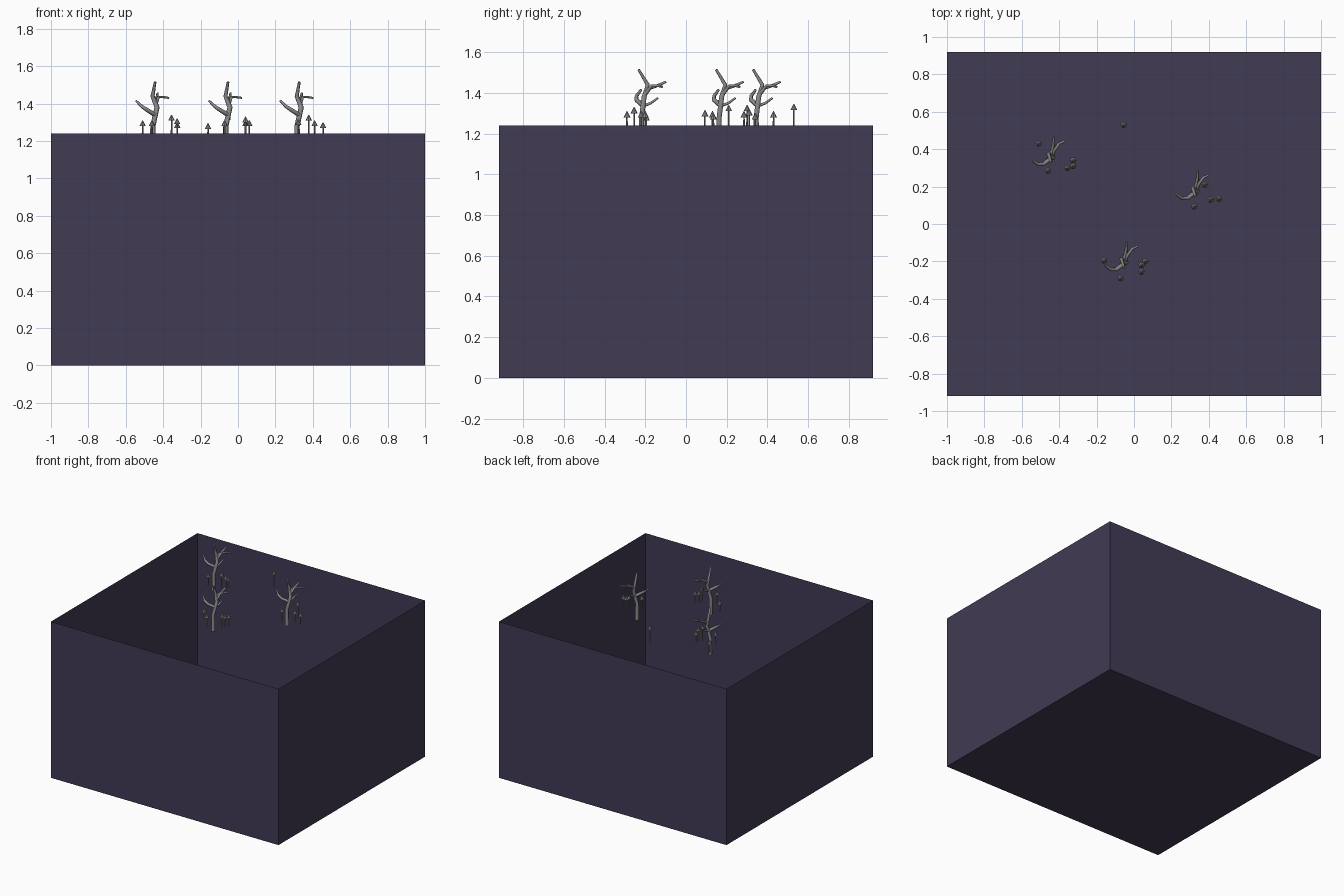
import bpy
import bmesh

old = bpy.data.objects.get("Cube")
if old:
    bpy.data.objects.remove(old, do_unlink=True)


def material(name, r, g, b):
    m = bpy.data.materials.new(name)
    m.use_nodes = True
    m.diffuse_color = (r, g, b, 1)
    m.node_tree.nodes["Principled BSDF"].inputs["Base Color"].default_value = (r, g, b, 1)
    return m


purple = material("dusky purple", 0.054, 0.043, 0.09)
bark = material("grey bark", 0.26, 0.26, 0.26)
cap_grey = material("cap grey", 0.26, 0.26, 0.25)

RIM = 1.24


def add_object(name, data, mat):
    data.materials.append(mat)
    ob = bpy.data.objects.new(name, data)
    bpy.context.collection.objects.link(ob)
    return ob


# Open-topped box with thin walls and a floor
def make_box():
    bm = bmesh.new()
    bmesh.ops.create_cube(bm, size=1)
    for v in bm.verts:
        v.co = (v.co.x * 2, v.co.y * 1.84, (v.co.z + 0.5) * RIM)
    lid = [f for f in bm.faces if f.normal.z > 0.9]
    bmesh.ops.delete(bm, geom=lid, context="FACES_ONLY")
    me = bpy.data.meshes.new("open_box")
    bm.to_mesh(me)
    bm.free()
    add_object("open_box", me, purple)


# Tapered tube along a path; points are (x, y, z above rim, radius)
def tube(name, paths, origin, mat):
    cu = bpy.data.curves.new(name, "CURVE")
    cu.dimensions = "3D"
    cu.bevel_depth = 1
    cu.bevel_resolution = 1
    cu.use_fill_caps = True
    for path in paths:
        sp = cu.splines.new("POLY")
        sp.points.add(len(path) - 1)
        for p, (x, y, z, r) in zip(sp.points, path):
            p.co = (origin[0] + x, origin[1] + y, RIM + z, 1)
            p.radius = r
    ob = add_object(name, cu, mat)
    bpy.ops.object.select_all(action="DESELECT")
    ob.select_set(True)
    bpy.context.view_layer.objects.active = ob
    bpy.ops.object.convert(target="MESH")


TRUNK = [(0, 0, -0.09, 0.016), (0, 0, 0.04, 0.014), (0.022, 0.012, 0.14, 0.014),
         (-0.002, 0.03, 0.2, 0.011), (0.012, -0.015, 0.275, 0.007)]
LEFT_BRANCH = [(0.01, 0.005, 0.1, 0.012), (-0.03, -0.025, 0.125, 0.011),
               (-0.06, -0.025, 0.145, 0.009), (-0.09, -0.003, 0.175, 0.006)]
RIGHT_BRANCH = [(0.015, 0.015, 0.15, 0.01), (0.03, 0.05, 0.195, 0.008),
                (0.055, 0.085, 0.195, 0.007), (0.085, 0.1, 0.19, 0.006)]
BACK_BRANCH = [(0.01, 0.03, 0.18, 0.009), (0.022, 0.075, 0.195, 0.008),
               (0.025, 0.12, 0.215, 0.006)]
LOW_BRANCH = [(0.01, 0.005, 0.095, 0.009), (0.02, 0.045, 0.11, 0.007),
              (0.03, 0.08, 0.135, 0.005)]


# Small mushroom: thin stem with a pointed cap
def mushroom(i, x, y, top):
    tube(f"mushroom_stem_{i}", [[(0, 0, -0.03, 0.005), (0, 0, top - 0.02, 0.004)]],
         (x, y), bark)
    bpy.ops.mesh.primitive_cone_add(vertices=8, radius1=0.017, radius2=0.002, depth=0.03,
                                    location=(x, y, RIM + top - 0.015))
    cap = bpy.context.object
    cap.name = f"mushroom_cap_{i}"
    cap.data.materials.append(cap_grey)


make_box()

for n, spot in enumerate([(-0.455, 0.345), (-0.065, -0.218), (0.316, 0.163)], 1):
    tube(f"bare_tree_{n}", [TRUNK, LEFT_BRANCH, RIGHT_BRANCH, BACK_BRANCH, LOW_BRANCH],
         spot, bark)

# Mushrooms around each tree: x, y, height above the rim
MUSHROOMS = [
    (-0.51, 0.43, 0.07), (-0.46, 0.285, 0.07), (-0.355, 0.3, 0.1),
    (-0.325, 0.34, 0.06), (-0.325, 0.31, 0.08),
    (-0.16, -0.195, 0.055), (-0.072, -0.29, 0.07), (0.04, -0.22, 0.07),
    (0.06, -0.2, 0.07), (0.04, -0.255, 0.09),
    (0.322, 0.093, 0.075), (0.378, 0.21, 0.1), (0.41, 0.13, 0.07),
    (0.455, 0.135, 0.06), (-0.055, 0.53, 0.105),
]
for i, (x, y, top) in enumerate(MUSHROOMS, 1):
    mushroom(i, x, y, top)
